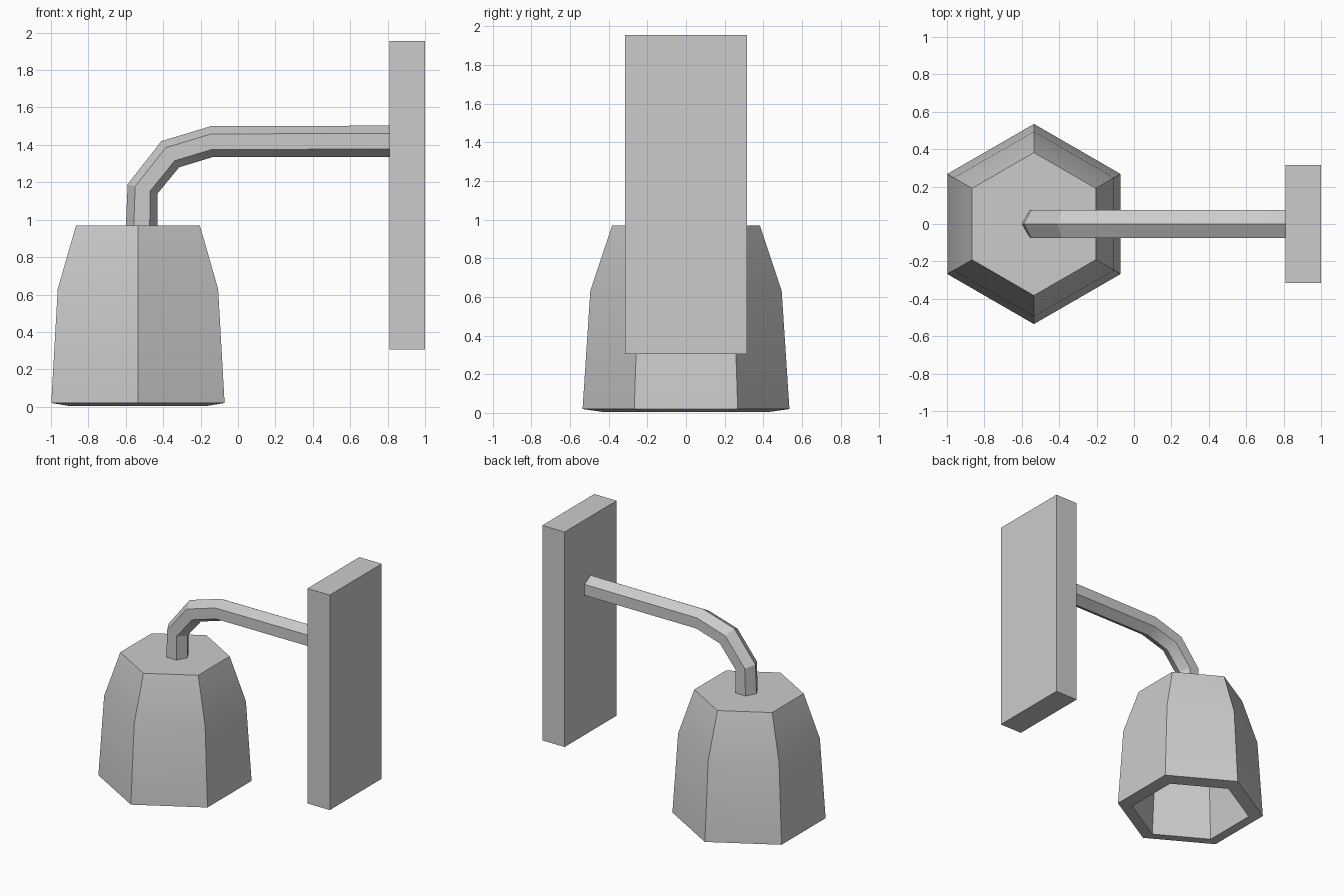
import bpy, bmesh
from math import cos, sin, radians
from mathutils import Vector

if "Cube" in bpy.data.objects:
    bpy.data.objects.remove(bpy.data.objects["Cube"])

ANGLES = [radians(60 * i) for i in range(6)]


def finish(name, bm):
    bmesh.ops.recalc_face_normals(bm, faces=bm.faces)
    mesh = bpy.data.meshes.new(name)
    bm.to_mesh(mesh)
    bm.free()
    obj = bpy.data.objects.new(name, mesh)
    bpy.context.collection.objects.link(obj)
    bpy.ops.object.select_all(action='DESELECT')
    obj.select_set(True)
    bpy.context.view_layer.objects.active = obj
    bpy.ops.object.shade_smooth_by_angle(angle=radians(30))
    return obj


def loft(name, rings):
    """Skin a list of equal-sized rings and cap both ends."""
    bm = bmesh.new()
    loops = [[bm.verts.new(p) for p in ring] for ring in rings]
    for a, b in zip(loops, loops[1:]):
        for i in range(len(a)):
            j = (i + 1) % len(a)
            bm.faces.new((a[i], a[j], b[j], b[i]))
    bm.faces.new(loops[0])
    bm.faces.new(loops[-1])
    return finish(name, bm)


# Wall plate
bm = bmesh.new()
bmesh.ops.create_cube(bm, size=1)
bmesh.ops.scale(bm, vec=(0.19, 0.63, 1.65), verts=bm.verts)
bmesh.ops.translate(bm, vec=(0.905, 0, 1.13), verts=bm.verts)
finish("wall_plate", bm)

# Hollow hexagonal shade: (radius, z) from outer top, round the rim, to inner top
profile = [(0.382, 0.97), (0.495, 0.63), (0.535, 0.02),
           (0.43, 0.005), (0.395, 0.61), (0.31, 0.88)]
loft("lamp_shade", [[(-0.535 + r * sin(a), r * cos(a), z) for a in ANGLES]
                    for r, z in profile])

# Bent hexagonal arm: (outer, inner) edge points in the xz plane at each bend
bends = [((0.82, 1.503), (0.82, 1.335)),
         ((-0.145, 1.5), (-0.135, 1.335)),
         ((-0.41, 1.42), (-0.315, 1.28)),
         ((-0.59, 1.19), (-0.43, 1.14)),
         ((-0.6, 0.95), (-0.43, 0.95))]
rings = []
for (ox, oz), (ix, iz) in bends:
    outer, inner = Vector((ox, 0, oz)), Vector((ix, 0, iz))
    mid, half = (outer + inner) / 2, (outer - inner) / 2
    rings.append([mid + half * cos(a) + Vector((0, 0.085 * sin(a), 0)) for a in ANGLES])
loft("arm", rings)
